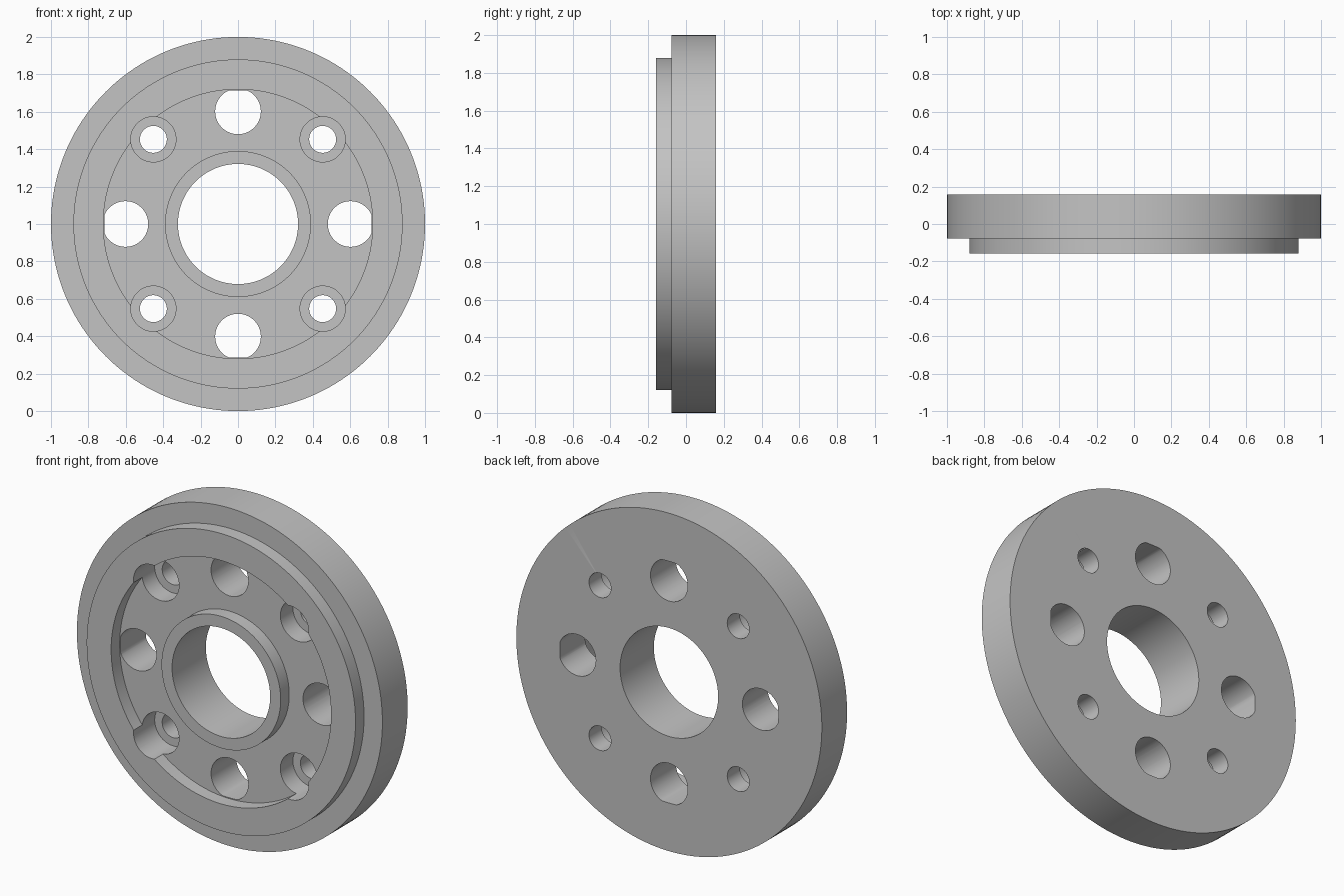
import bpy, bmesh, math
from mathutils import Matrix, Vector

cube = bpy.data.objects.get("Cube")
if cube:
    bpy.data.objects.remove(cube, do_unlink=True)

FRONT, STEP, BACK = -0.158, -0.078, 0.158   # y planes
CENTRE = Vector((0, 0, 1))


def finish(name, bm):
    bmesh.ops.remove_doubles(bm, verts=bm.verts, dist=1e-5)
    bmesh.ops.recalc_face_normals(bm, faces=bm.faces)
    mesh = bpy.data.meshes.new(name)
    bm.to_mesh(mesh)
    bm.free()
    obj = bpy.data.objects.new(name, mesh)
    bpy.context.collection.objects.link(obj)
    return obj


def lathe(name, profile, centre, segments):
    """Turn a closed (radius, y) outline around the y axis."""
    bm = bmesh.new()
    verts = [bm.verts.new((r, y, 0)) for r, y in profile]
    edges = [bm.edges.new((v, verts[i - 1])) for i, v in enumerate(verts)]
    bmesh.ops.spin(bm, geom=verts + edges, cent=(0, 0, 0), axis=(0, 1, 0),
                   angle=math.tau, steps=segments, use_duplicate=False)
    bmesh.ops.remove_doubles(bm, verts=bm.verts, dist=1e-5)
    bmesh.ops.dissolve_degenerate(bm, edges=bm.edges, dist=1e-5)
    bmesh.ops.translate(bm, verts=bm.verts, vec=centre)
    return finish(name, bm)


def large_hole_cutter(angle, offset=0.602, radius=0.122, limit=0.715):
    """Round prism whose outer side is trimmed to the recess radius."""
    bm = bmesh.new()
    ring = []
    for i in range(64):
        a = math.tau * i / 64
        p = Vector((offset + radius * math.cos(a), 0, radius * math.sin(a)))
        if p.length > limit:
            p *= limit / p.length
        p.y = -0.3
        ring.append(bm.verts.new(p))
    face = bm.faces.new(ring)
    top = bmesh.ops.extrude_face_region(bm, geom=[face])["geom"]
    bmesh.ops.translate(bm, verts=[v for v in top if isinstance(v, bmesh.types.BMVert)],
                        vec=(0, 0.6, 0))
    turn = Matrix.Translation(CENTRE) @ Matrix.Rotation(angle, 4, "Y")
    bmesh.ops.transform(bm, matrix=turn, verts=bm.verts)
    return finish("large_hole_cutter", bm)


# Stepped disc with a ring recess around the hub
disc = lathe("flange_disc", [
    (0.321, FRONT), (0.39, FRONT), (0.39, STEP), (0.72, STEP), (0.72, FRONT),
    (0.88, FRONT), (0.88, STEP), (1.0, STEP), (1.0, BACK), (0.321, BACK)],
    CENTRE, 160)

# Four large through holes and four counterbored bolt holes
cutters = []
for k in range(4):
    cutters.append(large_hole_cutter(k * math.pi / 2))
    a = math.pi / 4 + k * math.pi / 2
    spot = CENTRE + Vector((math.cos(a), 0, math.sin(a))) * 0.64
    cutters.append(lathe("bolt_hole_cutter", [
        (0, -0.3), (0.121, -0.3), (0.121, 0.04), (0.072, 0.04), (0.072, 0.3), (0, 0.3)],
        spot, 64))

bpy.context.view_layer.objects.active = disc
for cutter in cutters:
    cutter.hide_render = True
    mod = disc.modifiers.new("hole", "BOOLEAN")
    mod.operation, mod.solver, mod.object = "DIFFERENCE", "EXACT", cutter
    bpy.ops.object.modifier_apply(modifier=mod.name)
    bpy.data.objects.remove(cutter, do_unlink=True)

# Plain grey metal
grey = bpy.data.materials.new("grey_metal")
grey.use_nodes = True
colour = (0.55, 0.55, 0.55, 1)
grey.diffuse_color = colour
grey.node_tree.nodes["Principled BSDF"].inputs["Base Color"].default_value = colour
disc.data.materials.clear()
disc.data.materials.append(grey)

# Smooth round walls, crisp machined edges
bpy.ops.object.select_all(action="DESELECT")
disc.select_set(True)
bpy.ops.object.shade_smooth_by_angle(angle=math.radians(20))
